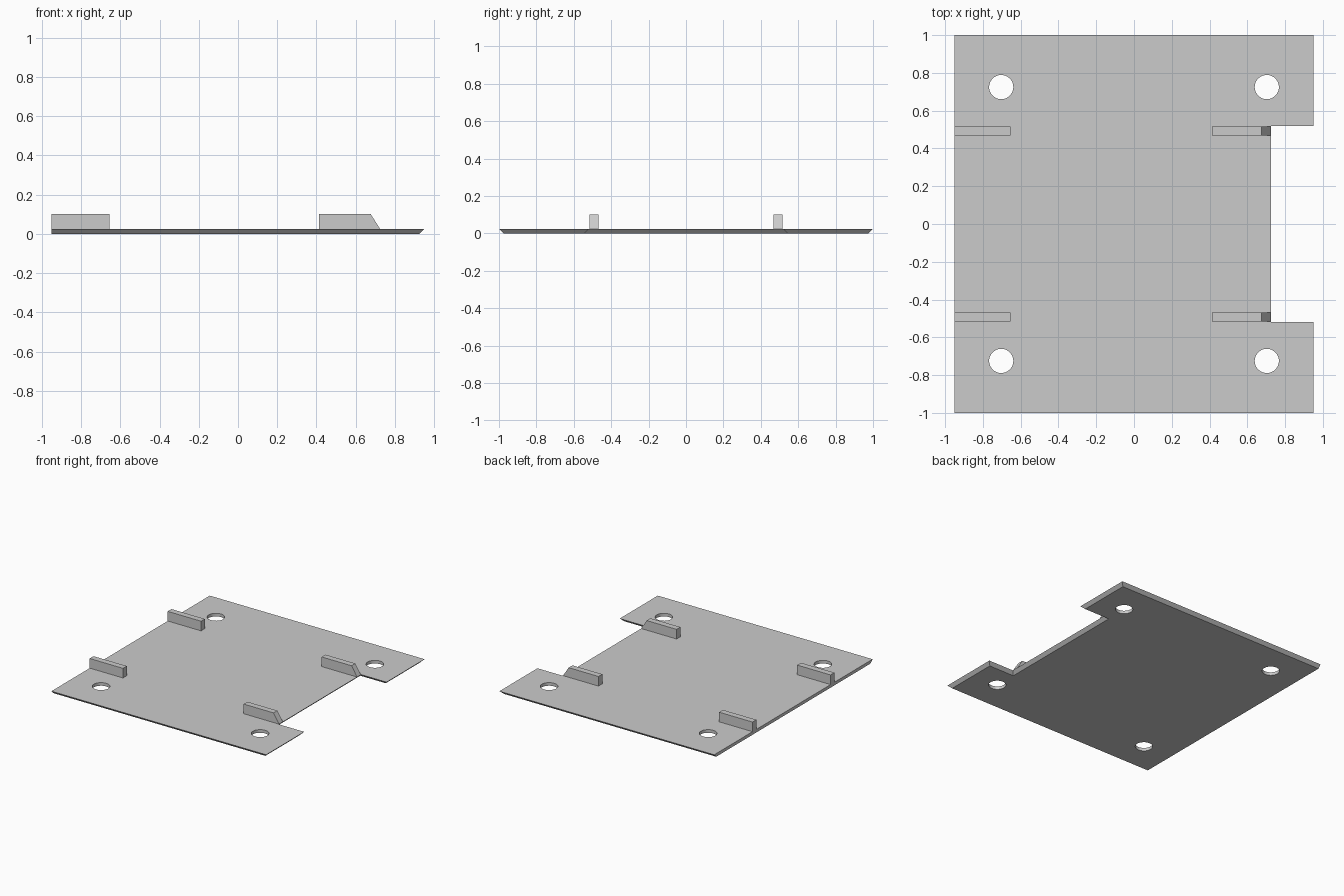
import bpy
import bmesh
from mathutils import Vector

cube = bpy.data.objects.get("Cube")
if cube:
    bpy.data.objects.remove(cube, do_unlink=True)

# Single plain grey
grey = bpy.data.materials.new("light_grey")
grey.use_nodes = True
COLOR = (0.6, 0.6, 0.6, 1.0)
grey.diffuse_color = COLOR
grey.node_tree.nodes["Principled BSDF"].inputs["Base Color"].default_value = COLOR

THICK = 0.025
RIB_TOP = 0.102


def loft(name, lower, upper):
    """Closed solid between two matching loops of points."""
    bm = bmesh.new()
    a = [bm.verts.new(p) for p in lower]
    b = [bm.verts.new(p) for p in upper]
    bm.faces.new(a)
    bm.faces.new(b)
    for i in range(len(a)):
        j = (i + 1) % len(a)
        bm.faces.new((a[i], a[j], b[j], b[i]))
    bmesh.ops.recalc_face_normals(bm, faces=bm.faces)
    mesh = bpy.data.meshes.new(name)
    bm.to_mesh(mesh)
    bm.free()
    mesh.materials.append(grey)
    obj = bpy.data.objects.new(name, mesh)
    bpy.context.collection.objects.link(obj)
    return obj


def plate_outline(inset, z):
    """Notched rectangle; every edge but the straight -x one moves inward."""
    x, y = 0.95 - inset, 1.0 - inset
    notch_x, notch_y = 0.725 - inset, 0.52 + inset
    half = [(notch_x, notch_y), (x, notch_y), (x, y), (-0.95, y)]
    other = [(px, -py) for px, py in reversed(half)]
    return [Vector((px, py, z)) for px, py in half + other]


# Base plate with undercut edges
plate = loft("base_plate", plate_outline(THICK, 0), plate_outline(0, THICK))

# Four round screw holes
cutters = []
for x in (-0.703, 0.703):
    for y in (-0.725, 0.725):
        bpy.ops.mesh.primitive_cylinder_add(vertices=48, radius=0.064, depth=0.2,
                                            location=(x, y, 0))
        cutter = bpy.context.object
        cutter.name = "hole_cutter"
        cutter.hide_render = True
        cutter.data.materials.append(grey)
        cutters.append(cutter)
        mod = plate.modifiers.new("screw_hole", 'BOOLEAN')
        mod.operation = 'DIFFERENCE'
        mod.solver = 'EXACT'
        mod.object = cutter

bpy.ops.object.select_all(action='DESELECT')
plate.select_set(True)
bpy.context.view_layer.objects.active = plate
for mod in list(plate.modifiers):
    bpy.ops.object.modifier_apply(modifier=mod.name)
for cutter in cutters:
    bpy.data.objects.remove(cutter, do_unlink=True)
bpy.ops.object.shade_smooth_by_angle()

# Upright ribs: plain blocks on the -x edge, sloped ends beside the notch
profiles = {
    "right_rib": (-0.95, -0.655, -0.655),
    "left_sloped_rib": (0.412, 0.725, 0.676),
}
for name, (start, end, top_end) in profiles.items():
    profile = [(start, THICK), (end, THICK), (top_end, RIB_TOP), (start, RIB_TOP)]
    for side, label in ((-1, "front"), (1, "back")):
        loft(f"{label}_{name}",
             [Vector((x, side * 0.469, z)) for x, z in profile],
             [Vector((x, side * 0.517, z)) for x, z in profile])
